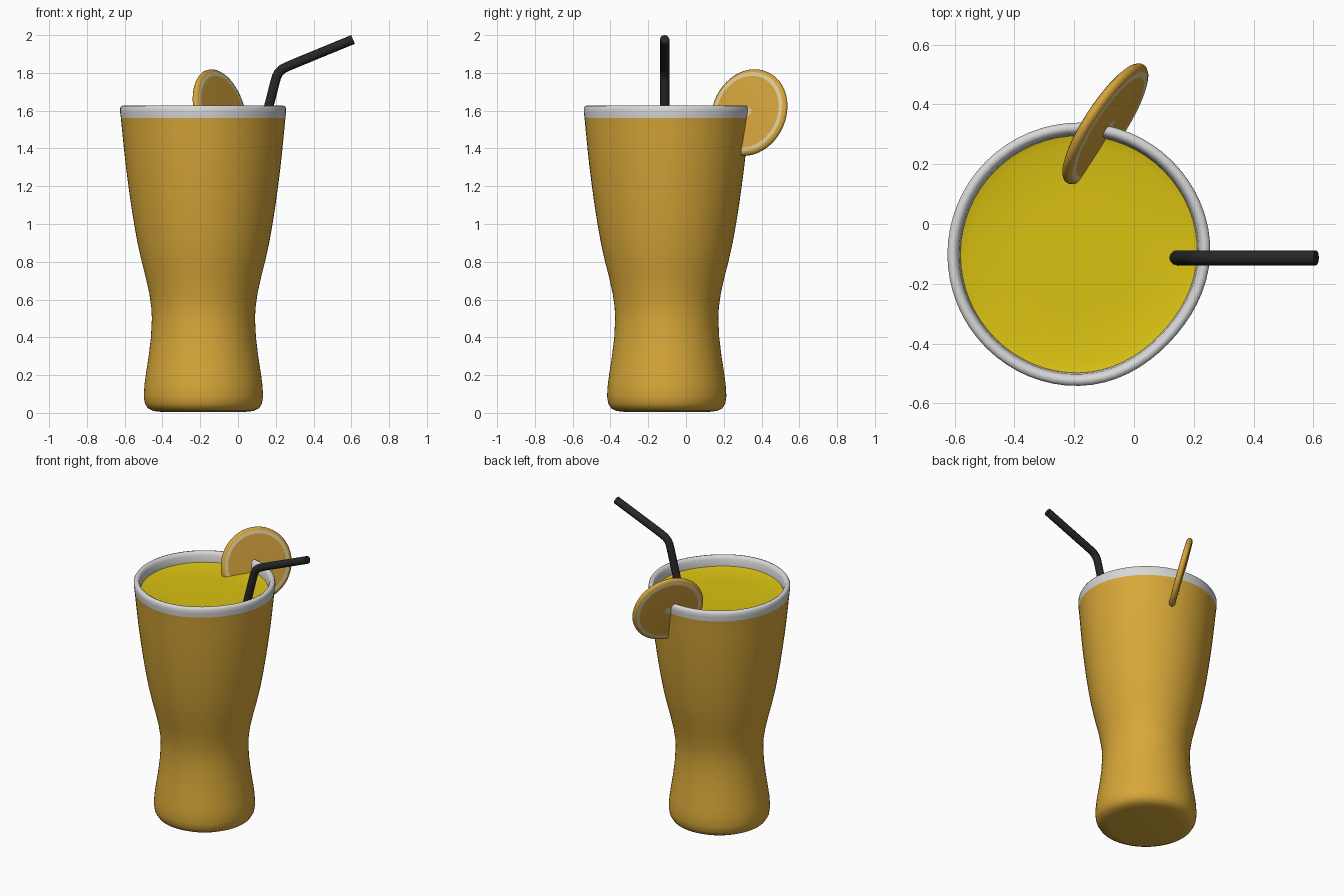
import bpy, bmesh, math
from mathutils import Vector, Matrix

if "Cube" in bpy.data.objects:
    bpy.data.objects.remove(bpy.data.objects["Cube"])

CX, CY = -0.183, -0.102   # axis of the glass


def mat(name, rgb):
    m = bpy.data.materials.new(name)
    m.diffuse_color = (*rgb, 1)
    m.use_nodes = True
    m.node_tree.nodes["Principled BSDF"].inputs["Base Color"].default_value = m.diffuse_color
    return m


AMBER = mat("amber glass", (0.68, 0.385, 0.04))
WHITE = mat("rim white", (0.68, 0.68, 0.68))
JUICE = mat("yellow juice", (0.70, 0.54, 0.006))
ORANGE = mat("orange fruit", (0.67, 0.37, 0.045))
PITH = mat("pale pith", (0.72, 0.60, 0.33))
BLACK = mat("black straw", (0.02, 0.02, 0.021))


def wobble(a, z):
    """Slight flattening of the mouth towards the front right."""
    k = max(0.0, math.cos(a + math.radians(42))) ** 6
    return 1 - 0.045 * k * max(0.0, min(1.0, (z - 0.6) / 1.0))


def lathe(name, profile, mats, seg_mat, steps=64, warp=None):
    """Spin (radius, z) points about z; seg_mat gives the material of each band."""
    bm = bmesh.new()
    rings = []
    for r, z in profile:
        if r == 0:
            rings.append([bm.verts.new((0, 0, z))] * steps)
            continue
        ring = []
        for i in range(steps):
            a = 2 * math.pi * i / steps
            q = r * (warp(a, z) if warp else 1)
            ring.append(bm.verts.new((q * math.cos(a), q * math.sin(a), z)))
        rings.append(ring)
    for k in range(len(rings) - 1):
        for i in range(steps):
            j = (i + 1) % steps
            quad = [rings[k][i], rings[k][j], rings[k + 1][j], rings[k + 1][i]]
            f = bm.faces.new(list(dict.fromkeys(quad)))
            f.material_index = seg_mat(k)
            f.smooth = True
    bmesh.ops.recalc_face_normals(bm, faces=bm.faces)
    me = bpy.data.meshes.new(name)
    bm.to_mesh(me)
    bm.free()
    for m in mats:
        me.materials.append(m)
    ob = bpy.data.objects.new(name, me)
    bpy.context.collection.objects.link(ob)
    return ob


# Glass: outer wall, rounded lip, and inner wall down past the juice
outer = [(0, 0.005), (0.22, 0.005), (0.265, 0.01), (0.295, 0.025), (0.31, 0.05),
         (0.316, 0.09), (0.312, 0.15), (0.304, 0.21), (0.29, 0.3), (0.278, 0.4),
         (0.273, 0.5), (0.276, 0.56), (0.286, 0.63), (0.306, 0.72), (0.329, 0.81),
         (0.349, 0.9), (0.367, 1.0), (0.383, 1.1), (0.397, 1.2), (0.41, 1.3),
         (0.421, 1.4), (0.431, 1.5), (0.437, 1.56)]
lip = [(0.441, 1.59), (0.441, 1.613), (0.435, 1.624), (0.422, 1.628), (0.41, 1.622),
       (0.402, 1.605), (0.398, 1.57), (0.393, 1.5)]
glass = lathe("glass", outer + lip, [AMBER, WHITE],
              lambda k: 0 if k < len(outer) - 1 else 1, warp=wobble)
glass.location = (CX, CY, 0)

# Juice surface
juice = lathe("juice", [(0, 1.55), (0.2, 1.55), (0.37, 1.552), (0.399, 1.56)], [JUICE],
              lambda k: 0, warp=wobble)
juice.location = (CX, CY, 0)
for p in juice.data.polygons:
    if p.normal.z < 0:
        p.flip()

# Fruit slice: pith centre, flesh, pith ring and rounded peel on both sides
h = 0.02
half = [(0, h), (0.025, h), (0.195, h), (0.216, h * 0.95), (0.228, h * 0.7), (0.235, h * 0.25)]
prof = half + [(r, -z) for r, z in reversed(half)]
bands = [1, 0, 1, 0, 0, 0, 0, 0, 1, 0, 1]
slice_ob = lathe("fruit_slice", prof, [ORANGE, PITH], lambda k: bands[k])
yaw, tilt = math.radians(-33), math.radians(14)
n = Vector((math.cos(yaw) * math.cos(tilt), math.sin(yaw) * math.cos(tilt), math.sin(tilt)))
slice_ob.matrix_world = (Matrix.Translation((-0.096, 0.335, 1.59))
                         @ n.to_track_quat('Z', 'Y').to_matrix().to_4x4())

# Bent straw
path = [(-0.19, 0.25), (0.165, 1.63), (0.197, 1.755), (0.204, 1.78), (0.216, 1.802),
        (0.235, 1.82), (0.26, 1.833), (0.30, 1.85), (0.609, 1.977)]
cu = bpy.data.curves.new("straw", 'CURVE')
cu.dimensions = '3D'
cu.bevel_depth = 0.025
cu.bevel_resolution = 4
cu.use_fill_caps = True
sp = cu.splines.new('POLY')
sp.points.add(len(path) - 1)
for pt, (x, z) in zip(sp.points, path):
    pt.co = (x, -0.113, z, 1)
cu.materials.append(BLACK)
straw = bpy.data.objects.new("straw", cu)
bpy.context.collection.objects.link(straw)
